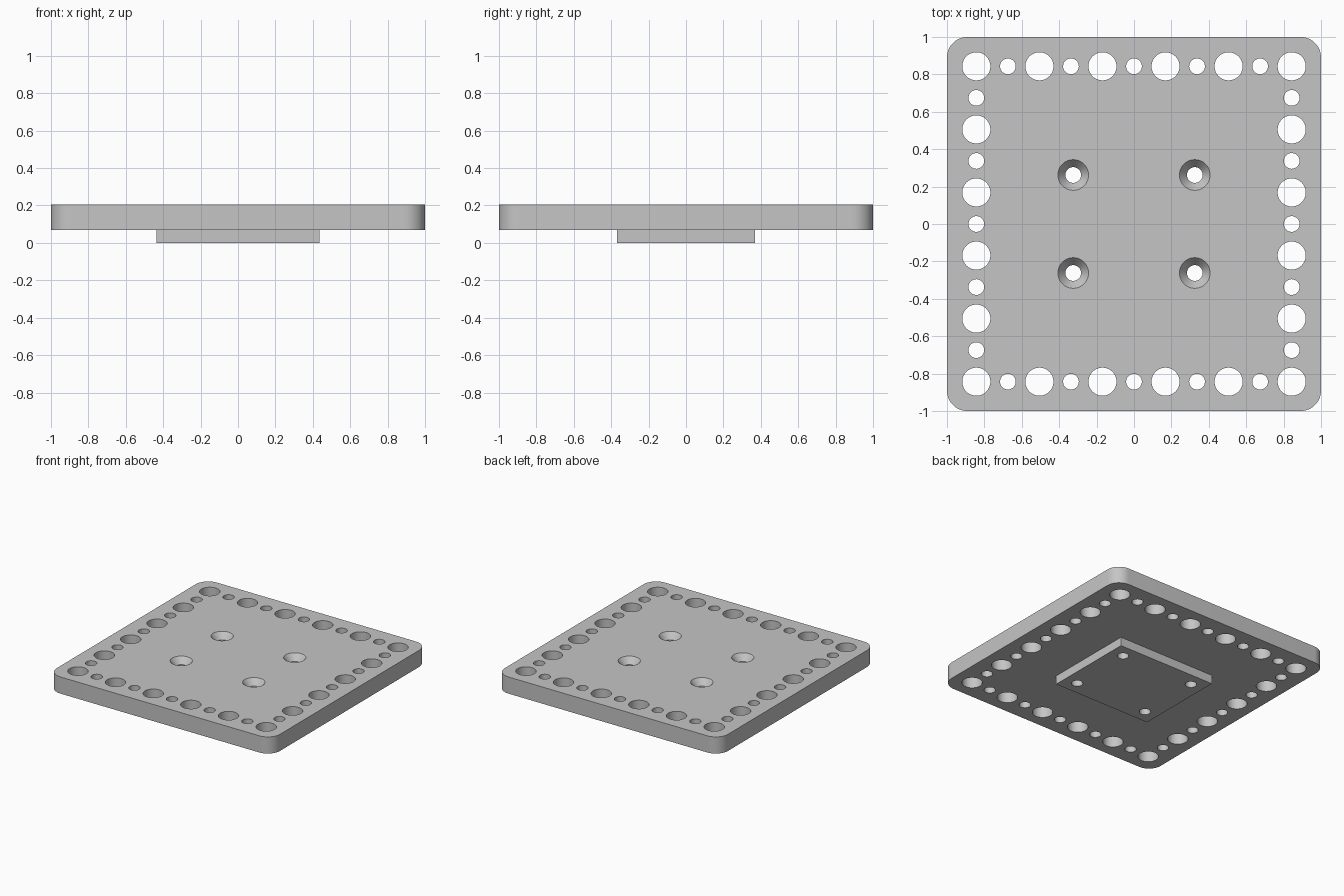
import bpy
import bmesh
import math
from mathutils import Matrix

cube = bpy.data.objects.get("Cube")
if cube:
    bpy.data.objects.remove(cube, do_unlink=True)

TOP, UNDERSIDE = 0.205, 0.07
EDGE = 0.843             # distance of the hole rows from the centre
BIG, SMALL = 0.075, 0.042
SCREW_X, SCREW_Y = 0.325, 0.262
SINK_RADIUS, SINK_DEPTH = 0.082, 0.05

grey = bpy.data.materials.new("plain grey")
grey.use_nodes = True
grey.diffuse_color = (0.56, 0.56, 0.56, 1)
grey.node_tree.nodes["Principled BSDF"].inputs["Base Color"].default_value = grey.diffuse_color


def add_object(name, bm):
    mesh = bpy.data.meshes.new(name)
    bmesh.ops.recalc_face_normals(bm, faces=bm.faces)
    bm.to_mesh(mesh)
    bm.free()
    mesh.materials.append(grey)
    obj = bpy.data.objects.new(name, mesh)
    bpy.context.collection.objects.link(obj)
    return obj


def block(name, width, depth, low, high, radius=0):
    bm = bmesh.new()
    bmesh.ops.create_cube(bm, size=1, matrix=Matrix.Translation((0, 0, (low + high) / 2))
                          @ Matrix.Diagonal((width, depth, high - low, 1)))
    if radius:
        upright = [e for e in bm.edges if abs(e.verts[0].co.z - e.verts[1].co.z) > 0.01]
        bmesh.ops.bevel(bm, geom=upright, offset=radius, segments=12, profile=0.5, affect='EDGES')
    return add_object(name, bm)


def turned(bm, x, y, profile, sides=48):
    """Closed solid of revolution from (radius, height) pairs."""
    rings = [[bm.verts.new((x + r * math.cos(math.tau * i / sides),
                            y + r * math.sin(math.tau * i / sides), z))
              for i in range(sides)] for r, z in profile]
    for a, b in zip(rings, rings[1:]):
        for i in range(sides):
            j = (i + 1) % sides
            bm.faces.new((a[i], a[j], b[j], b[i]))
    bm.faces.new(rings[0][::-1])
    bm.faces.new(rings[-1])


def combine(target, other, operation):
    mod = target.modifiers.new(operation.lower(), 'BOOLEAN')
    mod.operation = operation
    mod.solver = 'EXACT'
    mod.object = other
    bpy.context.view_layer.objects.active = target
    bpy.ops.object.modifier_apply(modifier=mod.name)
    bpy.data.objects.remove(other, do_unlink=True)


# Rounded plate with the mounting pad fused underneath
plate = block("mounting_plate", 2, 2, UNDERSIDE, TOP, radius=0.11)
pad = block("mounting_pad", 0.87, 0.74, 0, 0.12)
combine(plate, pad, 'UNION')

# Alternating large and small holes around the border
cutters = bmesh.new()
STEPS = 10
for i in range(STEPS + 1):
    for j in range(STEPS + 1):
        if i in (0, STEPS) or j in (0, STEPS):
            radius = SMALL if (i + j) % 2 else BIG
            turned(cutters, EDGE * (2 * i / STEPS - 1), EDGE * (2 * j / STEPS - 1),
                   [(radius, -0.1), (radius, 0.3)])

# Countersunk screw holes through plate and pad
for sx in (-1, 1):
    for sy in (-1, 1):
        turned(cutters, sx * SCREW_X, sy * SCREW_Y,
               [(SMALL, -0.1), (SMALL, TOP - SINK_DEPTH), (SINK_RADIUS, TOP), (SINK_RADIUS, 0.3)])
combine(plate, add_object("hole_cutters", cutters), 'DIFFERENCE')

# Smooth round walls, sharp rims
bpy.ops.object.select_all(action='DESELECT')
plate.select_set(True)
bpy.context.view_layer.objects.active = plate
bpy.ops.object.shade_smooth_by_angle(angle=math.radians(30))
